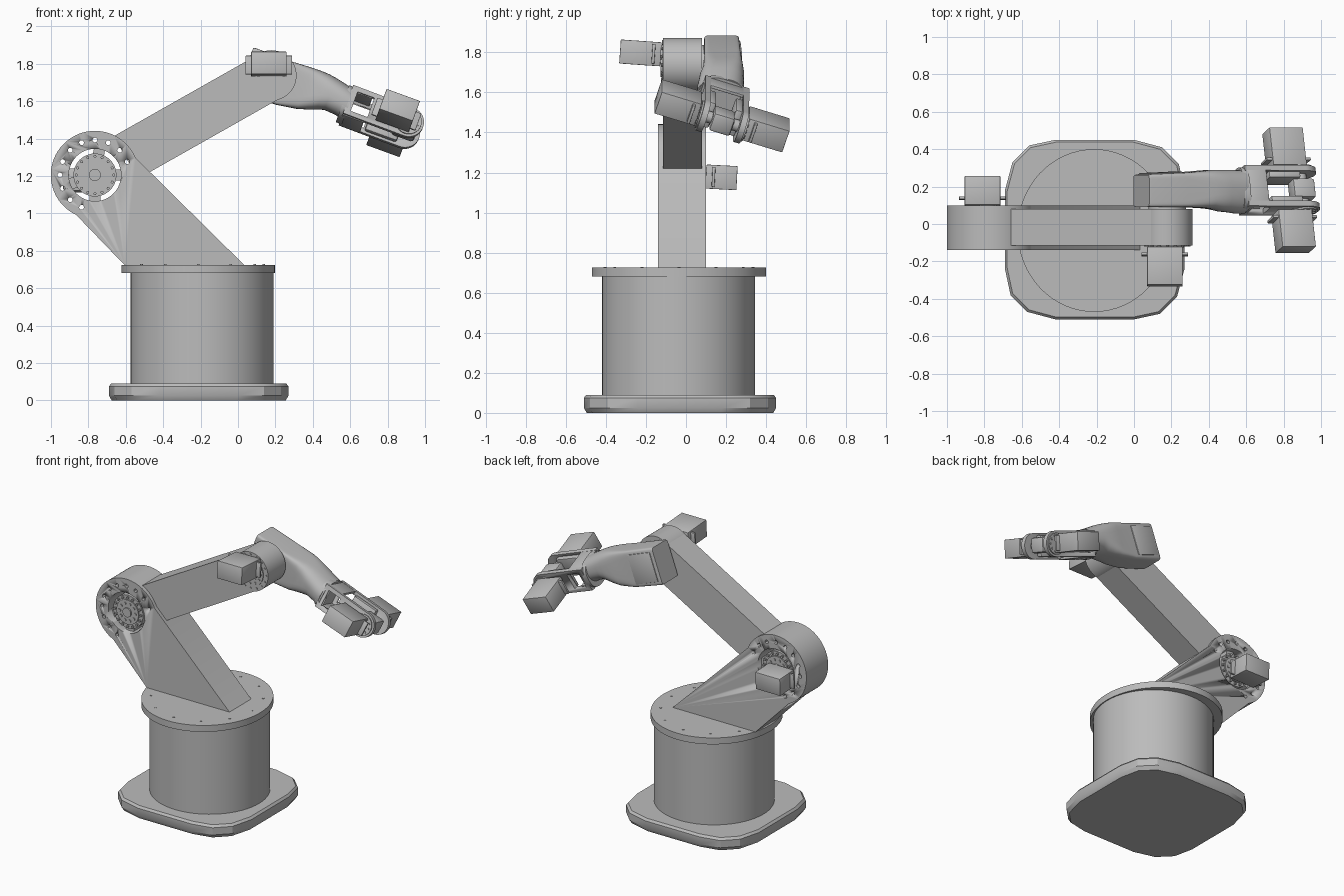
import bpy, bmesh
from math import sin, cos, pi, radians, copysign
from mathutils import Matrix, Vector

cube = bpy.data.objects.get("Cube")
if cube:
    bpy.data.objects.remove(cube, do_unlink=True)

grey = bpy.data.materials.new("plain_grey")
grey.use_nodes = True
grey.diffuse_color = (0.5, 0.5, 0.5, 1)
grey.node_tree.nodes["Principled BSDF"].inputs["Base Color"].default_value = (0.5, 0.5, 0.5, 1)

T = Matrix.Translation
I = Matrix.Identity(4)


def finish(name, bm, matrix=I, bevel=0):
    bmesh.ops.recalc_face_normals(bm, faces=bm.faces)
    mesh = bpy.data.meshes.new(name)
    bm.to_mesh(mesh)
    bm.free()
    mesh.transform(matrix)
    mesh.materials.append(grey)
    ob = bpy.data.objects.new(name, mesh)
    bpy.context.collection.objects.link(ob)
    bpy.ops.object.select_all(action='DESELECT')
    ob.select_set(True)
    bpy.context.view_layer.objects.active = ob
    if bevel:
        mod = ob.modifiers.new("Bevel", 'BEVEL')
        mod.width, mod.segments, mod.limit_method = bevel, 2, 'ANGLE'
        bpy.ops.object.modifier_apply(modifier=mod.name)
    bpy.ops.object.shade_smooth_by_angle(angle=radians(30))
    return ob


def loft(name, rings, matrix=I, bevel=0):
    """Skin a list of equal point rings and cap both ends."""
    bm = bmesh.new()
    loops = [[bm.verts.new(p) for p in ring] for ring in rings]
    n = len(loops[0])
    for a, b in zip(loops, loops[1:]):
        for i in range(n):
            bm.faces.new((a[i], a[(i + 1) % n], b[(i + 1) % n], b[i]))
    bm.faces.new(loops[0])
    bm.faces.new(loops[-1])
    return finish(name, bm, matrix, bevel)


def side_plate(name, outline, y0, y1, matrix=I, bevel=0):
    """Extrude an x-z outline along y."""
    return loft(name, [[(x, y, z) for x, z in outline] for y in (y0, y1)], matrix, bevel)


def box(name, lo, hi, matrix=I, bevel=0):
    return side_plate(name, [(lo[0], lo[2]), (hi[0], lo[2]), (hi[0], hi[2]), (lo[0], hi[2])],
                      lo[1], hi[1], matrix, bevel)


def arc(cx, cz, r, start=0, end=360, n=48):
    steps = n if end - start == 360 else n - 1
    return [(cx + r * cos(radians(start + (end - start) * i / steps)),
             cz + r * sin(radians(start + (end - start) * i / steps))) for i in range(n)]


def cut(ob, cutter):
    mod = ob.modifiers.new("Cut", 'BOOLEAN')
    mod.object, mod.solver = cutter, 'EXACT'
    bpy.ops.object.select_all(action='DESELECT')
    bpy.context.view_layer.objects.active = ob
    ob.select_set(True)
    bpy.ops.object.modifier_apply(modifier=mod.name)
    bpy.data.objects.remove(cutter, do_unlink=True)


def bolts(name, cx, cz, r, size, count, y0, y1, matrix=I):
    for i in range(count):
        a = 2 * pi * i / count
        side_plate(name, arc(cx + r * cos(a), cz + r * sin(a), size, n=10), y0, y1, matrix)


def servo(name, matrix, length, side):
    """Motor body reaching along y from the joint, with mounting ears."""
    def span(a, b):
        return sorted((a * side, b * side))
    for part, hx, hz, a, b in (("body", .095, .06, 0, length), ("ears", .125, .05, .03, .045)):
        y0, y1 = span(a, b)
        box(f"{name}_{part}", (-hx, y0, -hz), (hx, y1, hz), matrix, .003)
    y0, y1 = span(-.04, .01)
    side_plate(name + "_shaft", arc(.03, 0, .045, n=24), y0, y1, matrix)


# Base: rounded square foot, drum and turntable
quarter = [(.48, .21), (.45, .35), (.36, .44), (.21, .48)]
foot = []
for q in range(4):
    rot = Matrix.Rotation(q * pi / 2, 2)
    foot += [rot @ Vector(p) for p in quarter]
loft("foot_plate", [[(-.21 + p.x * s, -.03 + p.y * s, z) for p in foot]
                    for s, z in ((.97, 0), (1, .025), (1, .075), (.975, .09))])


def disc(name, cx, cy, rx, ry, z0, z1):
    ring = arc(0, 0, 1, n=64)
    loft(name, [[(cx + rx * a, cy + ry * b, z) for a, b in ring] for z in (z0, z1)])


disc("base_drum", -.192, -.037, .382, .382, .09, .69)
disc("turntable", -.213, -.035, .41, .435, .68, .725)
for i in range(12):
    a = 2 * pi * i / 12
    disc("turntable_screw", -.213 + .35 * cos(a), -.035 + .37 * sin(a), .007, .007, .724, .728)

# Lower arm: leaning slab ending in a big round hub, with ring opening and holes
SX, SZ = -.765, 1.205
lower = side_plate("lower_arm", arc(SX, SZ, .236, 23, 245, 44) + [(-.605, .722), (.035, .722)],
                   -.14, .10)
cut(lower, side_plate("ring_cutter", arc(SX, SZ, .14), -.3, .3))
for i in range(11):
    a = radians(22.5 * (i + 1))
    cut(lower, side_plate("hole_cutter",
                          arc(SX + .187 * cos(a), SZ + .187 * sin(a), .013, n=12), -.3, .3))

# Shoulder drive inside the hub
side_plate("shoulder_horn", arc(SX, SZ, .115), -.12, .08)
side_plate("shoulder_horn_rim", arc(SX, SZ, .085), -.128, .09)
side_plate("shoulder_axle", arc(SX, SZ, .032, n=24), -.137, .10)
for a in (0, 80, 200, 270):
    m = T((SX, 0, SZ)) @ Matrix.Rotation(radians(-a), 4, 'Y')
    box("shoulder_spoke", (.10, -.10, -.03), (.15, .06, .03), m)
for r, size, count in ((.1, .008, 16), (.06, .010, 10)):
    bolts("shoulder_bolt", SX, SZ, r, size, count, -.134, .095)
servo("shoulder_servo", T((-.81, .10, 1.18)) @ Matrix.Rotation(radians(-3), 4, 'X'), .155, 1)

# Upper arm: straight bar with a round elbow hub
EX, EZ = .178, 1.737
arm = T((SX, -.018, SZ)) @ Matrix.Rotation(radians(-29.5), 4, 'Y')
box("upper_arm", (.19, -.097, -.131), (1.085, .097, .131), arm)
side_plate("elbow_hub", arc(EX, EZ, .135), -.115, .079)
side_plate("elbow_rim", arc(EX, EZ, .10), -.121, .09)
side_plate("elbow_horn", arc(EX, EZ, .06, n=32), -.127, .095)
bolts("elbow_bolt", EX, EZ, .117, .008, 16, -.119, -.10)
bolts("elbow_horn_bolt", EX, EZ, .08, .008, 12, -.126, -.10)
servo("elbow_servo", T((.165, -.125, 1.79)) @ Matrix.Rotation(radians(-4), 4, 'X'), .205, -1)

# Forearm: square housing blending into an oval neck
F = T((.04, .18, 1.77)) @ Matrix.Rotation(radians(20), 4, 'Y')
sections = [  # along, low, high, front, back, squareness
    (0, -.125, .122, -.088, .082, 14), (.012, -.128, .125, -.09, .086, 14),
    (.22, -.122, .124, -.09, .095, 12), (.33, -.105, .13, -.094, .105, 6),
    (.38, -.09, .131, -.1, .11, 4), (.43, -.072, .129, -.113, .11, 3),
    (.47, -.06, .123, -.117, .11, 2.6), (.53, -.064, .11, -.125, .108, 2.4),
    (.575, -.075, .1, -.125, .108, 2.4)]


def oval(u, lo, hi, f, b, e):
    ring = []
    for i in range(40):
        c, s = cos(2 * pi * (i + .5) / 40), sin(2 * pi * (i + .5) / 40)
        y, z = (copysign(abs(k) ** (2 / e), k) for k in (c, s))
        ring.append((u, (f + b) / 2 + y * (b - f) / 2, (lo + hi) / 2 + z * (hi - lo) / 2))
    return ring


loft("forearm", [oval(*s) for s in sections], F)
panel = F @ T((.11, .092, 0)) @ Matrix.Rotation(radians(2.5), 4, 'Z')
box("forearm_cover", (-.088, -.004, -.1), (.088, .004, .1), panel, .003)

# Wrist: rolled fork with two windowed cheeks
W = F @ Matrix.Rotation(radians(-18), 4, 'X')
loft("wrist_collar", [oval(u, -.092, .1, -.122, .118, 2.8) for u in (.55, .585)], W)
for side in (-1, 1):
    y0, y1 = sorted((side * .085, side * .115))
    cheek = side_plate("wrist_cheek", [(.57, .088)] + [(.57, -.08)] + arc(.915, 0, .083, -90, 90, 24),
                       y0, y1, W)
    cut(cheek, box("window_cutter", (.605, -.2, -.055), (.70, .2, .06), W))
    y0, y1 = sorted((side * .05, side * .09))
    box("wrist_side_web", (.71, y0, -.07), (.89, y1, .07), W, .01)
    y0, y1 = sorted((side * .11, side * .124))
    side_plate("wrist_disc", arc(.915, 0, .07, n=32), y0, y1, W)
    bolts("wrist_bolt", .915, 0, .052, .008, 10, *sorted((side * .11, side * .13)), W)
    z0, z1 = sorted((side * .07, side * .086))
    box("wrist_bridge", (.57, -.1, z0), (.69, .1, z1), W, .004)
    servo("wrist_servo", W @ T((.84, side * .125, 0)), .21, side)

# Tool knuckle between the cheeks
box("tool_knuckle", (.85, -.055, -.05), (.975, .055, .05), W, .015)
side_plate("tool_axle", arc(.915, 0, .03, n=24), -.1, .1, W)
